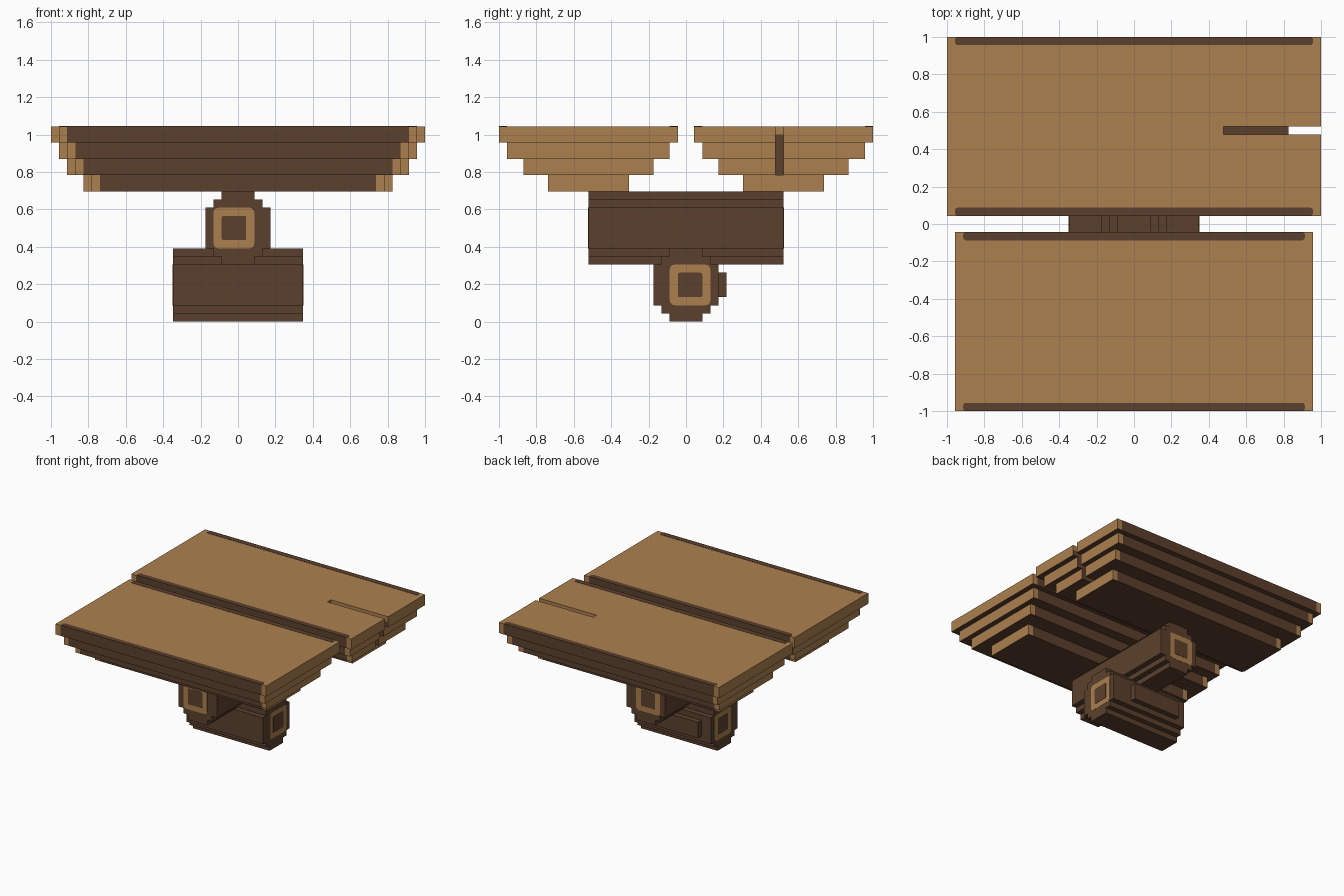
import bpy
import bmesh
import math
from mathutils import Vector

U = 1 / 23  # one block unit

if "Cube" in bpy.data.objects:
    bpy.data.objects.remove(bpy.data.objects["Cube"], do_unlink=True)


def make_material(name, rgb):
    mat = bpy.data.materials.new(name)
    mat.use_nodes = True
    mat.diffuse_color = (*rgb, 1)
    bsdf = next(n for n in mat.node_tree.nodes if n.type == 'BSDF_PRINCIPLED')
    bsdf.inputs["Base Color"].default_value = (*rgb, 1)
    bsdf.inputs["Roughness"].default_value = 0.9
    return mat


WOOD = make_material("light wood", (0.413, 0.216, 0.078))
BARK = make_material("dark bark", (0.105, 0.051, 0.026))


def prism(outline, start, end, place):
    """Extrude a 2D outline from start to end; place(a, b, depth) gives xyz."""
    bm = bmesh.new()
    face = bm.faces.new([bm.verts.new(place(a, b, start)) for a, b in outline])
    shift = Vector(place(0, 0, end)) - Vector(place(0, 0, start))
    geom = bmesh.ops.extrude_face_region(bm, geom=[face])["geom"]
    bmesh.ops.translate(bm, vec=shift,
                        verts=[g for g in geom if isinstance(g, bmesh.types.BMVert)])
    bmesh.ops.recalc_face_normals(bm, faces=bm.faces)
    return bm


def finish(bm, name, materials):
    bmesh.ops.scale(bm, vec=(U, U, U), verts=bm.verts)
    bmesh.ops.recalc_face_normals(bm, faces=bm.faces)
    mesh = bpy.data.meshes.new(name)
    bm.to_mesh(mesh)
    bm.free()
    for mat in materials:
        mesh.materials.append(mat)
    obj = bpy.data.objects.new(name, mesh)
    bpy.context.collection.objects.link(obj)
    return obj


def rounded_rect(a0, a1, b0, b1, r):
    points = []
    corners = ((a1 - r, b1 - r), (a0 + r, b1 - r), (a0 + r, b0 + r), (a1 - r, b0 + r))
    for i, (a, b) in enumerate(corners):
        for k in range(4):
            t = math.pi / 2 * (i + k / 3)
            points.append((a + r * math.cos(t), b + r * math.sin(t)))
    return points


def along_x(a, b, d):
    return (d, a, b)


def along_y(a, b, d):
    return (a, d, b)


def along_z(a, b, d):
    return (a, b, d)


def slab_layer(name, half, y0, y1, z0, notched):
    """One step of a table half: pale ends and top, dark bark sides."""
    outline = [(-half, y0), (half, y0)]
    if notched:
        outline += [(half, 11), (11, 11), (11, 12), (half, 12)]
    outline += [(half, y1), (-half, y1)]
    bm = prism(outline, z0, z0 + 2, along_z)
    cuts = [((1 - half, 0, 0), (1, 0, 0)), ((half - 1, 0, 0), (1, 0, 0))]
    if z0 == 22:
        cuts.append(((0, 0, 23), (0, 0, 1)))
    for co, no in cuts:
        bmesh.ops.bisect_plane(bm, geom=bm.verts[:] + bm.edges[:] + bm.faces[:],
                               plane_co=co, plane_no=no)
    bm.normal_update()
    for f in bm.faces:
        c, n = f.calc_center_median(), f.normal
        if abs(n.z) > 0.5:
            pale = n.z > 0 and z0 == 22
        elif abs(n.x) > 0.5 and abs(c.x) > half - 0.5:
            pale = True
        elif y0 + 0.5 < c.y < y1 - 0.5:      # walls of the slot
            pale = c.z > 23
        else:                                # long sides
            pale = abs(c.x) > half - 1
        f.material_index = 0 if pale else 1
    finish(bm, name, [WOOD, BARK])


# Two stepped table halves; the rear one is wider and has a slot
for side, sign, extra in (("front", -1, 0), ("back", 1, 1)):
    steps = ((18, 7, 17), (20, 4, 20), (21, 2, 22), (22, 1, 23))
    for i, (half, near, far) in enumerate(steps):
        y0, y1 = sorted((sign * near, sign * far))
        slab_layer(f"{side}_top_step_{i + 1}", half + extra, y0, y1, 16 + 2 * i,
                   sign > 0 and i > 0)
    # Bark strips along the upper edges
    for label, inner in (("inner", 1), ("outer", 22)):
        y0, y1 = sorted((sign * inner, sign * (inner + 1)))
        strip = rounded_rect(-21 - extra, 21 + extra, y0, y1, 0.3)
        finish(prism(strip, 23.98, 24.04, along_z), f"{side}_{label}_bark_strip", [BARK])


def log(name, z0, length, place, shift):
    """Stepped log with a pale ring and a dark core on each end."""
    right = [(2, 0), (2, 1), (3, 1), (3, 2), (4, 2), (4, 7), (3, 7), (3, 8), (2, 8), (2, 9)]
    outline = right + [(-a, b) for a, b in reversed(right)]
    outline = [(a, b + z0) for a, b in outline]
    finish(prism(outline, -length, length, place), name, [BARK])
    for end, s in (("positive", 1), ("negative", -1)):
        ring = rounded_rect(shift - 2.5, shift + 2.5, z0 + 2, z0 + 7, 0.6)
        core = rounded_rect(shift - 1.5, shift + 1.5, z0 + 3, z0 + 6, 0.2)
        finish(prism(ring, s * (length - 0.02), s * (length + 0.04), place),
               f"{name}_{end}_end_ring", [WOOD])
        finish(prism(core, s * (length - 0.02), s * (length + 0.08), place),
               f"{name}_{end}_end_core", [BARK])


# Crossed supporting logs
log("lower_log", 0, 8, along_x, 0.5)
log("upper_log", 7, 12, along_y, -0.5)

# Raised bark plate on the back of the lower log
plate = [(-6, 3), (4, 3), (4, 6), (-6, 6)]
finish(prism(plate, 4, 5, along_y), "lower_log_bark_plate", [BARK])
